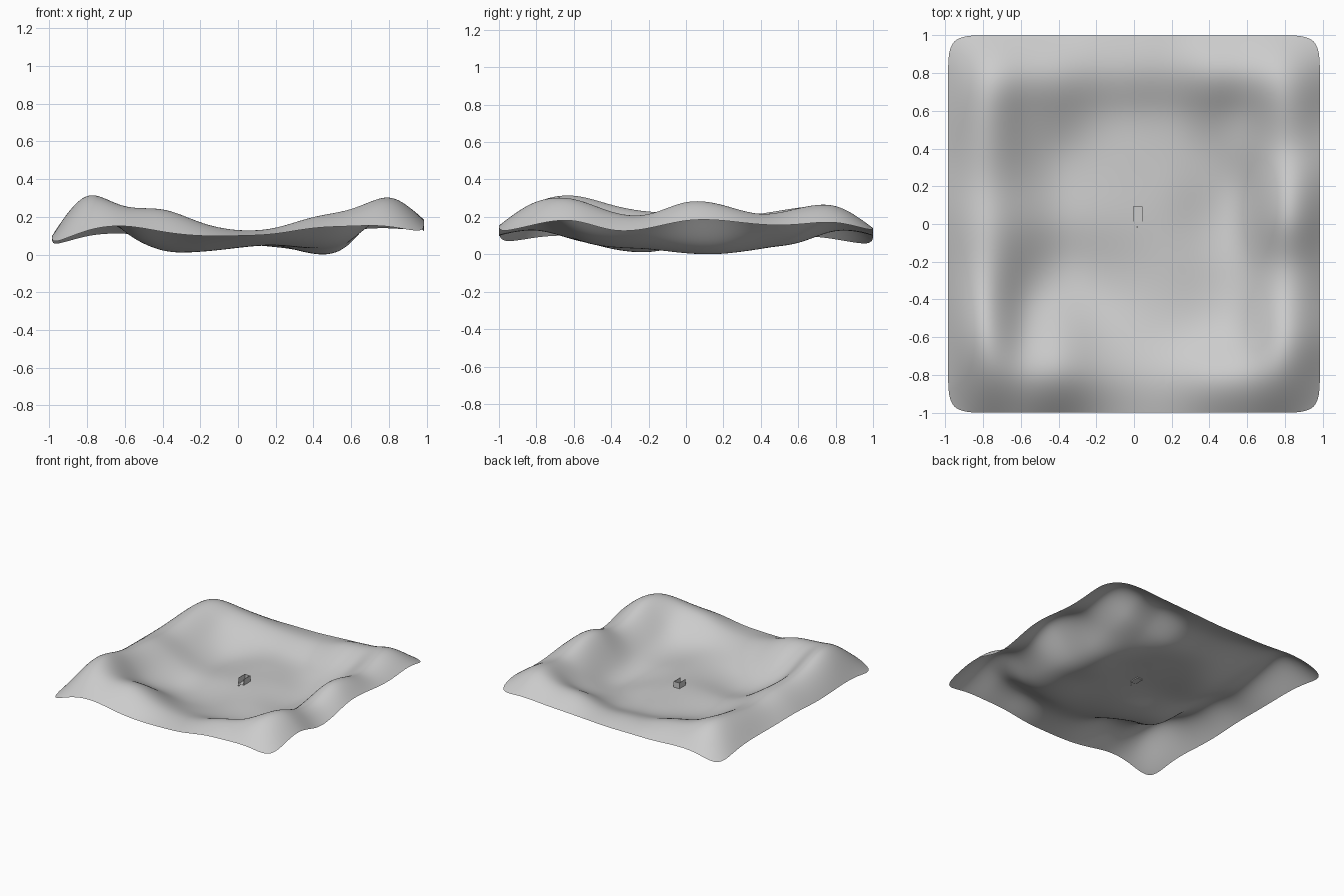
import bpy, bmesh

if "Cube" in bpy.data.objects:
    bpy.data.objects.remove(bpy.data.objects["Cube"])

grey = bpy.data.materials.new("light_grey")
grey.diffuse_color = (0.6, 0.6, 0.6, 1)
grey.use_nodes = True
grey.node_tree.nodes["Principled BSDF"].inputs["Base Color"].default_value = grey.diffuse_color


def make_object(name, bm):
    mesh = bpy.data.meshes.new(name)
    bm.to_mesh(mesh)
    bm.free()
    mesh.materials.append(grey)
    ob = bpy.data.objects.new(name, mesh)
    bpy.context.collection.objects.link(ob)
    return ob


# Terrain heights in hundredths: rows front to back, columns left to right
rows = [
    [5, 13, 15, 12, 10, 10, 11, 14, 15, 15, 11],
    [9, 27, 25, 24, 17, 13, 14, 20, 24, 28, 16],
    [10, 32, 20, 18, 11, 8, 8, 9, 15, 30, 18],
    [9, 27, 12, 6, 3, 4, 5, 4, 9, 23, 13],
    [9, 23, 12, 2, 2, 4, 5, 3, 7, 21, 14],
    [10, 22, 14, 5, 5, 6, 5, 1, 6, 28, 18],
    [10, 20, 12, 4, 5, 6, 5, 1, 5, 26, 18],
    [10, 22, 13, 5, 5, 6, 4, 3, 9, 21, 16],
    [10, 25, 17, 12, 8, 7, 6, 10, 13, 25, 16],
    [8, 24, 21, 18, 14, 13, 13, 19, 21, 26, 17],
    [4, 10, 11, 10, 10, 10, 11, 12, 13, 14, 12],
]
target = [[v / 100 for v in r] for r in rows]
N = len(target)


def smooth_line(a):
    mid = [(a[i - 1] + 4 * a[i] + a[i + 1]) / 6 for i in range(1, len(a) - 1)]
    return [a[0]] + mid + [a[-1]]


def smooth(g):
    g = [smooth_line(r) for r in g]
    return [list(r) for r in zip(*[smooth_line(c) for c in zip(*g)])]


# Sharpen the cage so that the subdivided surface passes through the heights
cage = [r[:] for r in target]
for _ in range(3):
    s = smooth(cage)
    cage = [[cage[j][i] + target[j][i] - s[j][i] for i in range(N)] for j in range(N)]

# Terrain sheet
bm = bmesh.new()
grid = [[bm.verts.new(((i / 5 - 1) * 0.985, j / 5 - 1, cage[j][i]))
         for i in range(N)] for j in range(N)]
for j in range(N - 1):
    for i in range(N - 1):
        f = bm.faces.new((grid[j][i], grid[j][i + 1], grid[j + 1][i + 1], grid[j + 1][i]))
        f.smooth = True
terrain = make_object("terrain", bm)
sub = terrain.modifiers.new("Subdivision", 'SUBSURF')
sub.levels = sub.render_levels = 4


def box(bm, x0, x1, y0, y1, z0, z1):
    for v in bmesh.ops.create_cube(bm, size=1)["verts"]:
        v.co = (x1 if v.co.x > 0 else x0, y1 if v.co.y > 0 else y0, z1 if v.co.z > 0 else z0)


# Tiny hut: thin floor and three walls, open at the front
bm = bmesh.new()
Z0, Z1, T = 0.055, 0.11, 0.003
box(bm, -0.005, 0.045, 0.012, 0.092, Z0, Z0 + 0.008)
box(bm, -0.005, -0.005 + T, 0.012, 0.092, Z0, Z1)
box(bm, 0.045 - T, 0.045, 0.012, 0.092, Z0, Z1)
box(bm, -0.005, 0.045, 0.092 - T, 0.092, Z0, Z1)
make_object("hut_walls", bm)

# Small marker in front of the hut
bm = bmesh.new()
box(bm, 0.013, 0.02, -0.018, -0.012, 0.05, 0.068)
make_object("marker", bm)
